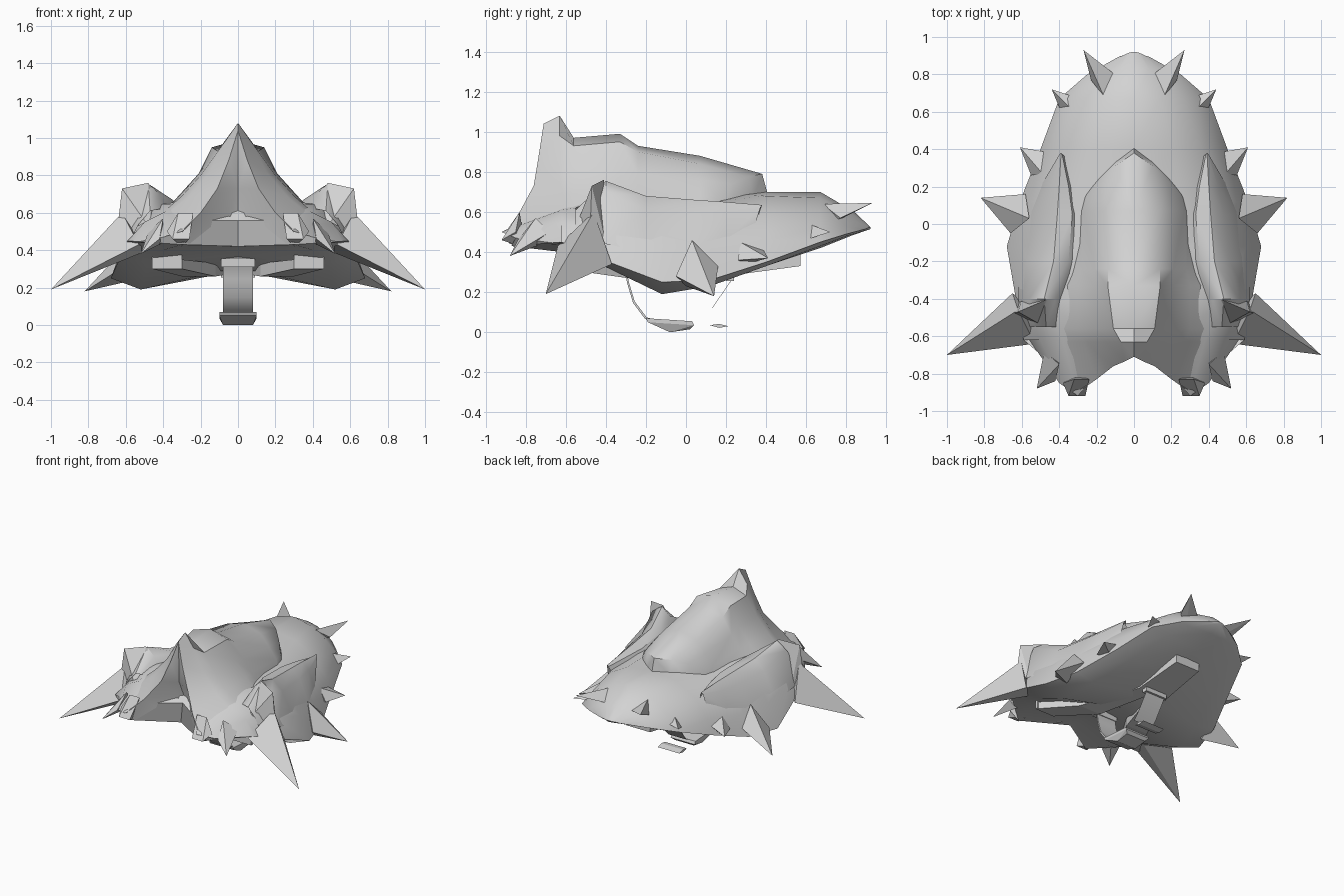
import bpy, bmesh, math
from mathutils import Vector

grey = bpy.data.materials.new("shell_grey")
grey.diffuse_color = (0.65, 0.65, 0.65, 1)


def finish(name, bm, smooth=40):
    bmesh.ops.remove_doubles(bm, verts=bm.verts[:], dist=0.0005)
    bmesh.ops.recalc_face_normals(bm, faces=bm.faces[:])
    me = bpy.data.meshes.new(name)
    bm.to_mesh(me)
    bm.free()
    me.materials.append(grey)
    ob = bpy.data.objects.new(name, me)
    bpy.context.collection.objects.link(ob)
    if smooth:
        bpy.ops.object.select_all(action='DESELECT')
        ob.select_set(True)
        bpy.context.view_layer.objects.active = ob
        bpy.ops.object.shade_smooth_by_angle(angle=math.radians(smooth))
    return ob


def flip(p):
    return (-p[0], p[1], p[2])


def half_loft(name, rows, caps=False, smooth=40):
    """Skin rows of half sections and mirror them over x = 0."""
    bm = bmesh.new()
    for side in (lambda p: p, flip):
        grid = [[bm.verts.new(side(p)) for p in r] for r in rows]
        for a, b in zip(grid, grid[1:]):
            for i in range(len(a) - 1):
                bm.faces.new((a[i], a[i + 1], b[i + 1], b[i]))
        if caps:
            bm.faces.new(grid[0])
            bm.faces.new(grid[-1])
    return finish(name, bm, smooth)


def hull(name, pts, smooth=0):
    """Solid wrapped around a few points."""
    bm = bmesh.new()
    for p in pts:
        bm.verts.new(p)
    res = bmesh.ops.convex_hull(bm, input=bm.verts[:])
    bmesh.ops.delete(bm, geom=[v for v in bm.verts if not v.link_faces], context='VERTS')
    return finish(name, bm, smooth)


def pair(name, pts, smooth=0):
    hull(name + "_right", pts, smooth)
    hull(name + "_left", [flip(p) for p in pts], smooth)


def at(y, sec):
    return [(x, y, z) for x, z in sec]


# Main shell: ridge, flank, rim, underside, centre of underside
front = [(0, -.66, .56), (.2, -.8, .56), (.3, -.92, .5), (.4, -.85, .47),
         (.56, -.62, .44), (.3, -.87, .43), (0, -.68, .42)]
body = [
    front,
    at(-.62, [(0, .7), (.2, .65), (.38, .61), (.5, .55), (.59, .45), (.4, .4), (0, .42)]),
    at(-.41, [(0, .72), (.3, .66), (.48, .64), (.59, .5), (.63, .36), (.48, .33), (0, .38)]),
    at(-.12, [(0, .72), (.28, .65), (.47, .62), (.6, .42), (.68, .25), (.52, .19), (0, .31)]),
    at(.12, [(0, .7), (.25, .65), (.43, .6), (.55, .42), (.61, .26), (.46, .23), (0, .29)]),
    at(.4, [(0, .7), (.2, .68), (.36, .59), (.46, .46), (.5, .35), (.36, .33), (0, .35)]),
    at(.67, [(0, .7), (.14, .67), (.26, .6), (.35, .52), (.4, .45), (.27, .43), (0, .42)]),
    [(0, .84, .6), (.08, .83, .59), (.15, .82, .56), (.21, .81, .53),
     (.25, .8, .49), (.17, .8, .48), (0, .82, .48)],
    [(0, .92, .525), (.02, .918, .524), (.04, .91, .522), (.06, .9, .518),
     (.08, .895, .515), (.04, .9, .512), (0, .92, .515)],
]
half_loft("main_shell", body, True)

# Tall ridged crown over the front and middle
crown = [
    [(0, -.71, 1.04), (.05, -.735, .88), (.11, -.76, .73), (.2, -.83, .6), (.3, -.9, .5)],
    at(-.63, [(0, 1.08), (.07, .98), (.15, .82), (.27, .68), (.42, .56)]),
    at(-.56, [(0, .97), (.11, .93), (.2, .8), (.3, .69), (.44, .57)]),
    at(-.33, [(0, .99), (.14, .95), (.21, .81), (.3, .71), (.41, .59)]),
    at(-.24, [(0, .93), (.14, .9), (.21, .79), (.28, .7), (.36, .6)]),
    at(.07, [(0, .88), (.14, .84), (.21, .76), (.27, .68), (.3, .58)]),
    [(0, .38, .79), (.1, .31, .775), (.18, .23, .74), (.25, .15, .68), (.29, .1, .58)],
    [(0, .41, .68), (.1, .335, .67), (.19, .25, .63), (.26, .17, .6), (.295, .11, .55)],
]
half_loft("crown", crown)

# Brow panel, overhanging chin and the cheeks around the front slit
bm = bmesh.new()
for side in (lambda p: p, flip):
    v = [bm.verts.new(side(p)) for p in [
        (0, -.71, 1.04), (.05, -.735, .88), (.11, -.76, .73), (.2, -.83, .6),
        (.3, -.9, .5), (0, -.7, .73), (.05, -.65, .6), (0, -.64, .6),
        (.07, -.68, .42), (0, -.62, .42), (.3, -.88, .44)]]
    for f in ((0, 1, 2, 5), (5, 2, 6, 7), (2, 3, 6), (3, 8, 6), (3, 4, 10, 8), (7, 6, 8, 9)):
        bm.faces.new([v[i] for i in f])
finish("brow_and_cheeks", bm, 30)

# Raised plates along both flanks
plate = [
    [(.37, .36, .58), (.385, .375, .62), (.39, .38, .635), (.4, .37, .62), (.41, .34, .52)],
    at(.2, [(.32, .58), (.35, .64), (.40, .65), (.45, .6), (.5, .46)]),
    at(.05, [(.29, .6), (.33, .65), (.41, .66), (.48, .6), (.56, .42)]),
    at(-.2, [(.31, .62), (.35, .67), (.43, .68), (.51, .61), (.61, .4)]),
    at(-.4, [(.37, .6), (.42, .7), (.48, .755), (.56, .7), (.62, .44)]),
    at(-.55, [(.38, .58), (.42, .62), (.47, .61), (.53, .54), (.58, .44)]),
]
half_loft("flank_plates", plate)

# Upright fins at the root of the long front spikes
pair("shoulder_fin", [(.38, -.38, .6), (.48, -.41, .76), (.62, -.47, .73), (.65, -.48, .47),
                      (.5, -.5, .46), (.46, -.56, .5), (.6, -.4, .45)])

# Spikes, each with base corners first and the tip last
spikes = {
    "long_spike": [(.62, -.46, .6), (.66, -.46, .47), (.53, -.64, .43), (.65, -.37, .34),
                   (.48, -.5, .4), (1, -.7, .19)],
    "side_spike": [(.56, .03, .46), (.58, .16, .33), (.6, 0, .23), (.66, -.05, .28), (.82, .14, .18)],
    "rear_side_spike": [(.44, .38, .42), (.49, .27, .45), (.55, .26, .36), (.45, .3, .34), (.61, .41, .37)],
    "rear_spike": [(.28, .56, .56), (.27, .53, .5), (.36, .53, .44), (.32, .68, .5), (.44, .72, .5)],
    "tail_spike": [(.09, .79, .58), (.16, .68, .64), (.23, .77, .57), (.14, .72, .54), (.27, .93, .645)],
    "jaw_spike": [(.4, -.75, .57), (.48, -.68, .5), (.42, -.84, .46), (.4, -.72, .44), (.52, -.88, .38)],
}
for n, pts in spikes.items():
    pair(n, pts)

# Small bumps at the tips of the front lobes
pair("lobe_bump", [(.26, -.92, .46), (.35, -.92, .46), (.38, -.85, .5), (.24, -.83, .6),
                   (.32, -.83, .6), (.3, -.8, .42)])

# Bent mounting bars under the shell, meeting at the back
bars = [(.46, .3, -.5, .35, .3), (.3, .12, -.22, .33, .26),
        (.12, 0, .2, .36, .28), (.1, 0, .57, .4, .33)]
rows = []
for xo, xi, y, zt, zb in bars:
    rows.append([(xi, y, zt), (xo, y, zt), (xo, y, zb), (xi, y, zb), (xi, y, zt)])
half_loft("mounting_bars", rows, False, 0)
pair("bar_end", [(x, -.5 + d, z) for x in (.3, .46) for d in (0, .02) for z in (.3, .39)])
hull("bar_back", [(x, y, z) for x in (-.1, .1) for y in (.55, .57) for z in (.33, .4)])


# Thin straps of the handle
def strap(name, path, w):
    bm = bmesh.new()
    t = Vector((0, .004, .004))
    rings = []
    for y, z in path:
        c = Vector((0, y, z))
        rings.append([bm.verts.new(c + Vector((s * w, 0, 0)) + k * t)
                      for s, k in ((-1, -1), (1, -1), (1, 1), (-1, 1))])
    for a, b in zip(rings, rings[1:]):
        for i in range(4):
            j = (i + 1) % 4
            bm.faces.new((a[i], a[j], b[j], b[i]))
    bm.faces.new(rings[0])
    bm.faces.new(rings[-1])
    finish(name, bm, 40)


strap("front_strap", [(-.36, .39), (-.3, .31), (-.29, .25), (-.26, .15), (-.2, .07), (-.12, .05)], .08)
strap("rear_strap", [(.26, .32), (.22, .25), (.13, .12), (.1, .09)], .08)

# Grip pad, small rear pad and strap clips
hull("grip_pad", [(s * x, y, z) for s in (-1, 1) for x, y, z in
                  ((.1, -.2, .07), (.1, -.19, .05), (.1, .03, .055), (.1, .04, .035),
                   (.08, -.08, 0), (.08, .02, .015))])
hull("rear_pad", [(s * .09, y, z) for s in (-1, 1) for y, z in
                  ((.12, .035), (.165, .022), (.21, .03), (.165, .042))])
hull("front_clip", [(x, y, z) for x in (-.09, .09) for y in (-.34, -.29) for z in (.31, .38)])
hull("rear_clip", [(x, y, z) for x in (-.09, .09) for y in (.2, .24) for z in (.255, .3)])
